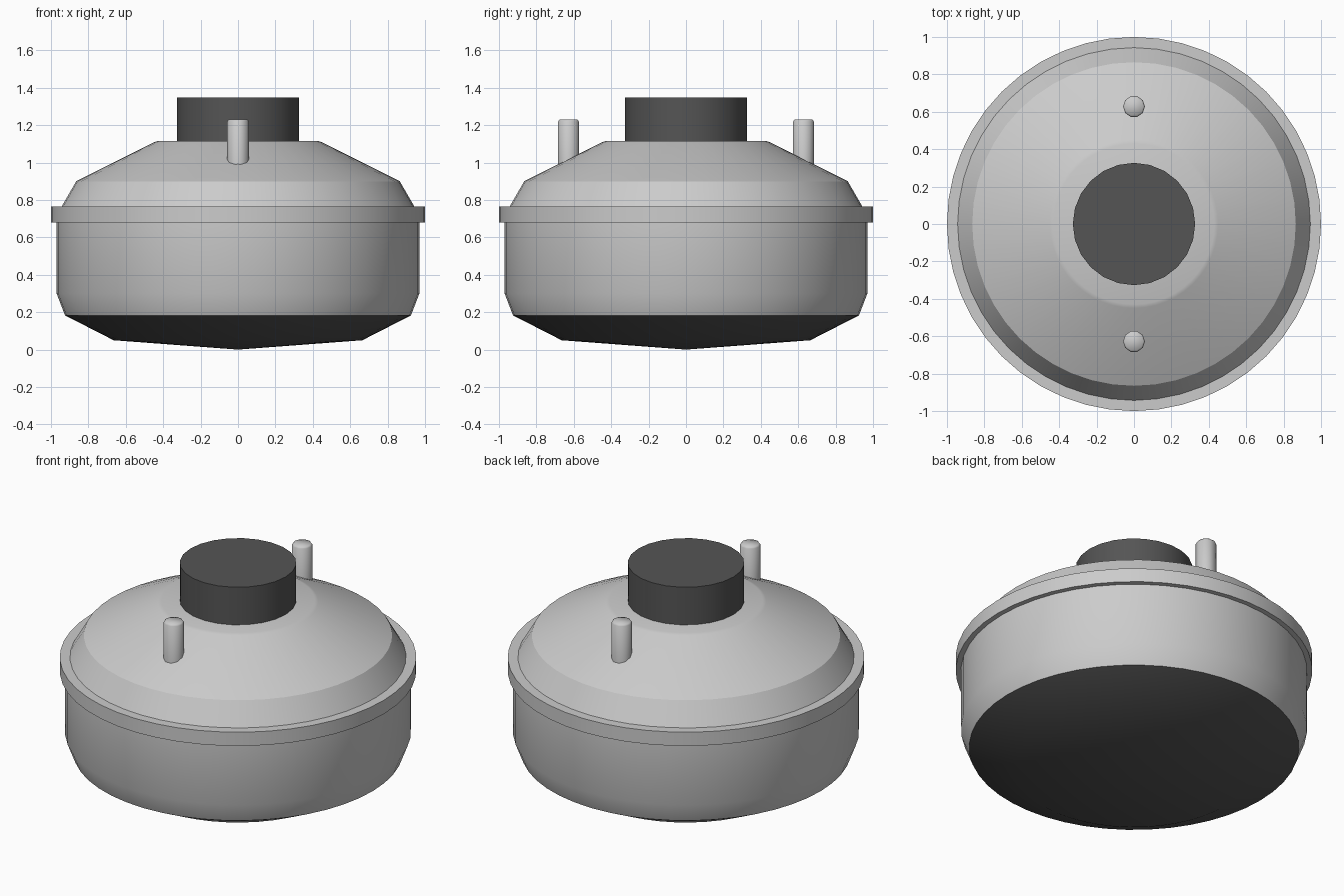
import bpy, bmesh, math

if "Cube" in bpy.data.objects:
    bpy.data.objects.remove(bpy.data.objects["Cube"])


def lathe(name, profile, sides, y=0.0, mat=None, angle=35):
    """Revolve a bottom-to-top (radius, z) profile around a vertical axis."""
    bm = bmesh.new()
    rings = []
    for r, z in profile:
        if r == 0:
            rings.append([bm.verts.new((0, 0, z))] * sides)
        else:
            rings.append([bm.verts.new((r * math.cos(math.tau * i / sides),
                                        r * math.sin(math.tau * i / sides), z))
                          for i in range(sides)])
    for a, b in zip(rings, rings[1:]):
        for i in range(sides):
            j = (i + 1) % sides
            bm.faces.new(list(dict.fromkeys((a[i], a[j], b[j], b[i]))))
    # Close open ends with flat caps
    if profile[0][0] > 0:
        bm.faces.new(rings[0][::-1])
    if profile[-1][0] > 0:
        bm.faces.new(rings[-1])
    bmesh.ops.recalc_face_normals(bm, faces=bm.faces)
    mesh = bpy.data.meshes.new(name)
    bm.to_mesh(mesh)
    bm.free()
    obj = bpy.data.objects.new(name, mesh)
    obj.location.y = y
    bpy.context.collection.objects.link(obj)
    if mat:
        mesh.materials.append(mat)
    bpy.ops.object.select_all(action='DESELECT')
    obj.select_set(True)
    bpy.context.view_layer.objects.active = obj
    bpy.ops.object.shade_smooth_by_angle(angle=math.radians(angle))
    return obj


dark = bpy.data.materials.new("dark_grey")
dark.diffuse_color = (0.09, 0.09, 0.09, 1)
dark.use_nodes = True
dark.node_tree.nodes["Principled BSDF"].inputs["Base Color"].default_value = dark.diffuse_color

# Shallow dark underside
lathe("base", [(0, 0), (0.665, 0.05), (0.925, 0.183)], 48, mat=dark)

# Lower bowl
lathe("lower_body", [(0.925, 0.183), (0.97, 0.30), (0.97, 0.68)], 48)

# Rim band around the seam
lathe("rim", [(1.0, 0.68), (1.0, 0.765)], 48)

# Domed upper shell
lathe("upper_shell", [(0.943, 0.765), (0.865, 0.90), (0.45, 1.108), (0.43, 1.115)],
      48, angle=30)

# Dark plug on top
lathe("top_plug", [(0.327, 1.10), (0.327, 1.348)], 24, mat=dark)

# Front and back pins
for label, y in (("front_pin", -0.628), ("back_pin", 0.628)):
    lathe(label, [(0.058, 0.95), (0.058, 1.22), (0.05, 1.23)], 10, y=y, angle=60)
